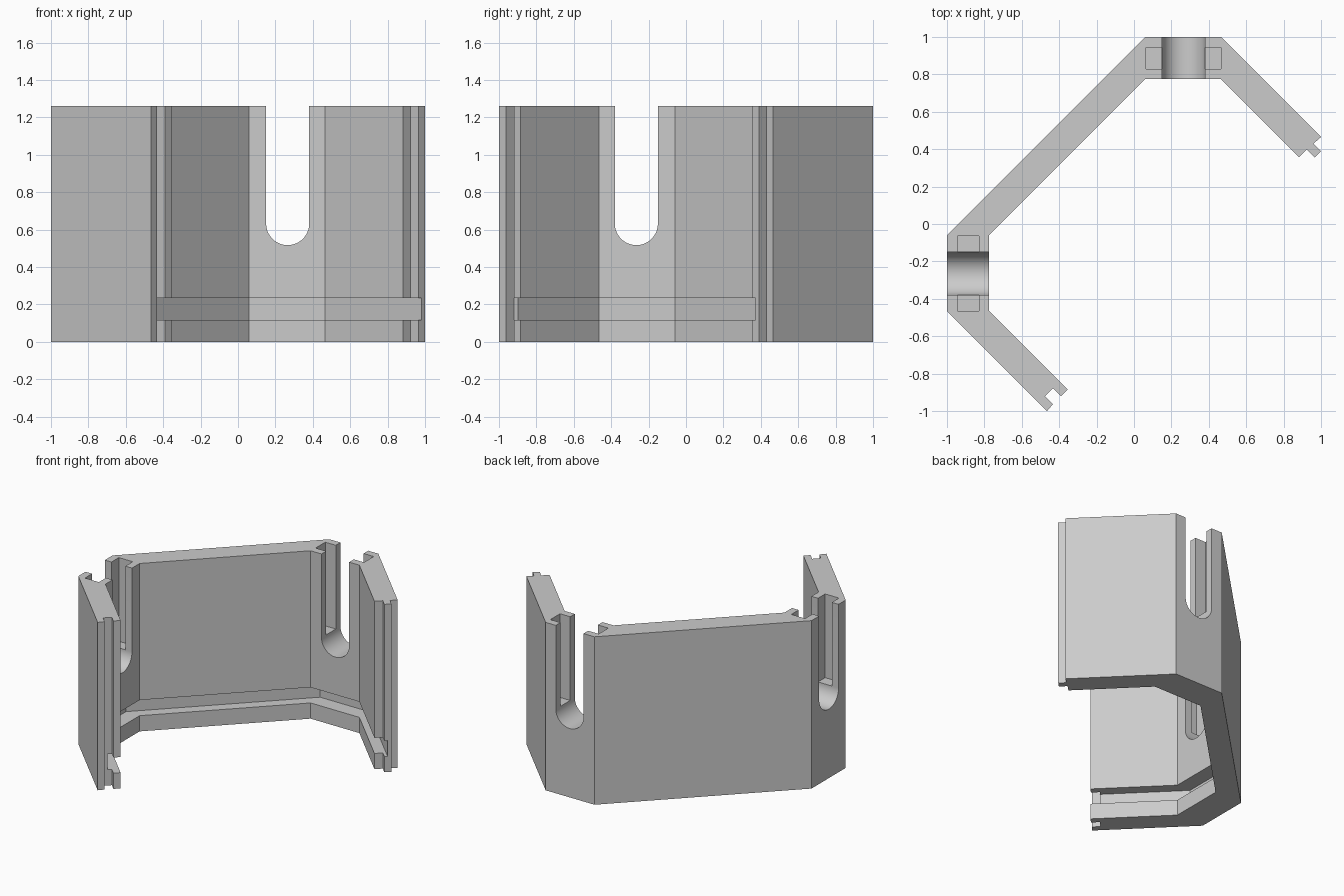
import bpy, bmesh, math

if "Cube" in bpy.data.objects:
    bpy.data.objects.remove(bpy.data.objects["Cube"])

HEIGHT = 1.26


def diag(s, d):
    """Plan point given by x+y = s and x-y = d."""
    return ((s + d) / 2, (s - d) / 2)


def prism(name, points, offset):
    """Closed solid: a 3D outline extruded along offset."""
    bm = bmesh.new()
    face = bm.faces.new([bm.verts.new(p) for p in points])
    ext = bmesh.ops.extrude_face_region(bm, geom=[face], use_keep_orig=True)
    verts = [g for g in ext["geom"] if isinstance(g, bmesh.types.BMVert)]
    bmesh.ops.translate(bm, verts=verts, vec=offset)
    bmesh.ops.recalc_face_normals(bm, faces=bm.faces)
    mesh = bpy.data.meshes.new(name)
    bm.to_mesh(mesh)
    bm.free()
    obj = bpy.data.objects.new(name, mesh)
    bpy.context.collection.objects.link(obj)
    return obj


def swap(p):
    """Mirror across the plan's symmetry line y = -x."""
    return (-p[1], -p[0], p[2])


def cut(target, cutter):
    mod = target.modifiers.new("cut", "BOOLEAN")
    mod.operation = "DIFFERENCE"
    mod.solver = "EXACT"
    mod.object = cutter
    bpy.context.view_layer.objects.active = target
    bpy.ops.object.modifier_apply(modifier=mod.name)
    bpy.data.objects.remove(cutter, do_unlink=True)


# Wall plan: outer face, tongue end, inner face, notched end
plan = [
    (-1, -0.465), (-1, -0.06), (0.06, 1), (0.465, 1),
    diag(1.465, 0.535), diag(1.39, 0.53), diag(1.39, 0.61),
    diag(1.322, 0.61), diag(1.322, 0.525), diag(1.24, 0.525),
    (0.465, 0.775), (0.06, 0.775), (-0.775, -0.06), (-0.775, -0.465),
    diag(-1.24, 0.53), diag(-1.31, 0.53), diag(-1.31, 0.444),
    diag(-1.396, 0.444), diag(-1.396, 0.53), diag(-1.465, 0.535),
]
wall = prism("housing_wall", [(x, y, 0) for x, y in plan], (0, 0, HEIGHT))

# Panel groove along the inside, half the wall deep
mid = [diag(1.3525, 1.05), (0.465, 0.8875), (0.06, 0.8875),
       (-0.8875, -0.06), (-0.8875, -0.465), diag(-1.3525, 1.05)]
cut(wall, prism("groove_cutter", [(x, y, 0.118) for x, y in mid], (0, 0, 0.117)))

# Round-bottomed cable slots with square side channels
cx, r, cz = 0.2655, 0.115, 0.632
slot = [(cx + r, 0.7, 1.5), (cx - r, 0.7, 1.5)]
slot += [(cx - r * math.cos(a), 0.7, cz - r * math.sin(a))
         for a in (math.pi * i / 32 for i in range(33))]
channel = [(0.063, 0.83, cz), (0.465, 0.83, cz),
           (0.465, 0.945, cz), (0.063, 0.945, cz)]
for mirrored in (False, True):
    f = swap if mirrored else (lambda p: p)
    cut(wall, prism("slot_cutter", [f(p) for p in slot], f((0, 0.4, 0))))
    cut(wall, prism("channel_cutter", [f(p) for p in channel], (0, 0, 1)))

# Smooth slot curves, crisp edges elsewhere
bpy.ops.object.select_all(action="DESELECT")
wall.select_set(True)
bpy.context.view_layer.objects.active = wall
bpy.ops.object.shade_smooth_by_angle(angle=math.radians(30))
